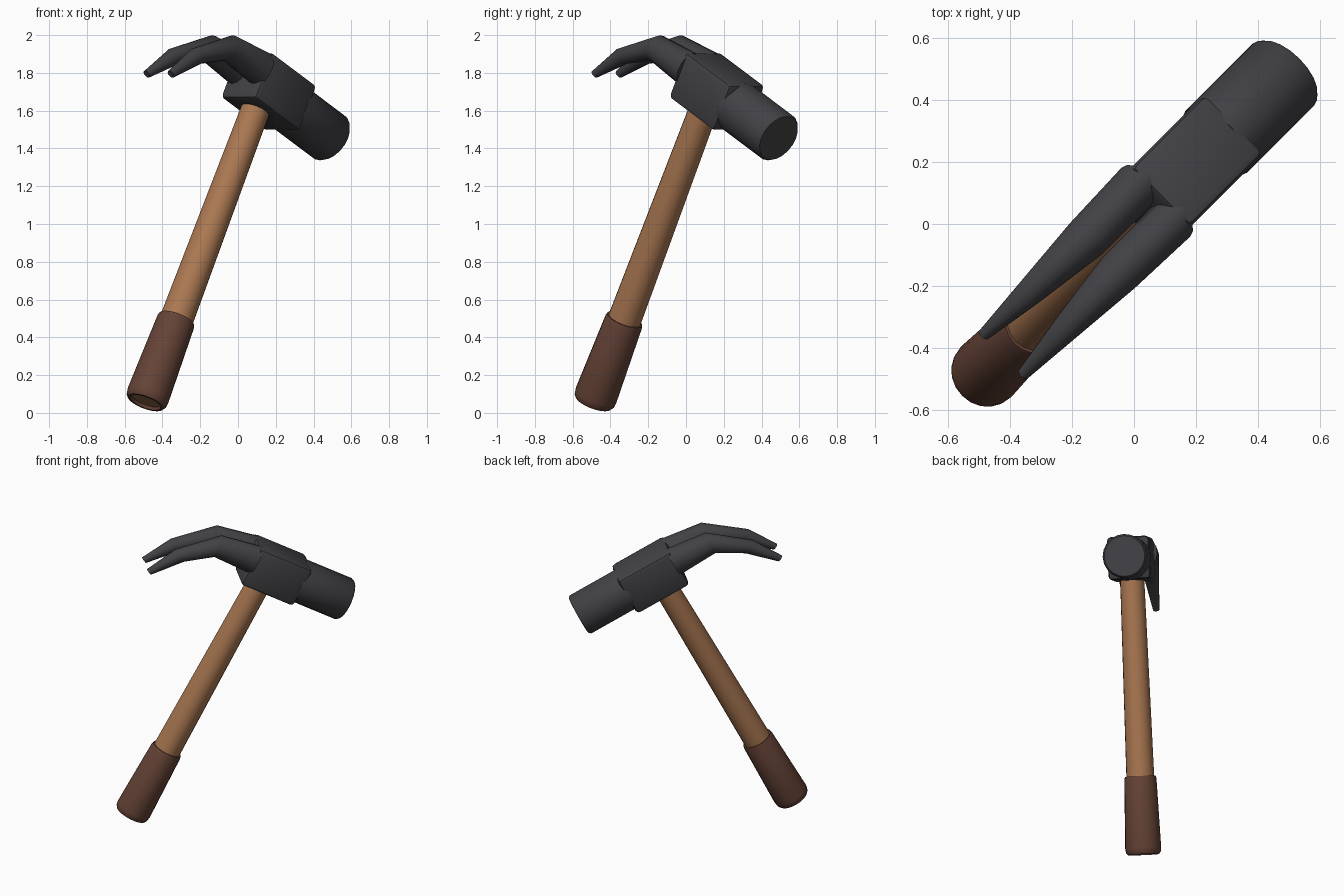
import bpy, bmesh, math
from mathutils import Matrix, Vector

if "Cube" in bpy.data.objects:
    bpy.data.objects.remove(bpy.data.objects["Cube"])

# Tool frame: x along the head, z up the handle, leaning diagonally
FRAME = Matrix.Rotation(math.radians(45), 4, 'Z') @ Matrix.Rotation(math.radians(28), 4, 'Y')
HANDLE_X, HEAD_Z = -0.638, 1.61


def material(name, color):
    m = bpy.data.materials.new(name)
    m.diffuse_color = (*color, 1)
    m.use_nodes = True
    m.node_tree.nodes["Principled BSDF"].inputs["Base Color"].default_value = m.diffuse_color
    return m


STEEL = material("dark steel", (0.054, 0.053, 0.060))
WOOD = material("wood", (0.40, 0.185, 0.083))
GRIP = material("brown grip", (0.128, 0.055, 0.037))


def finish(bm, name, mat, angle=40):
    bmesh.ops.recalc_face_normals(bm, faces=bm.faces[:])
    bm.transform(FRAME)
    mesh = bpy.data.meshes.new(name)
    bm.to_mesh(mesh)
    bm.free()
    mesh.materials.append(mat)
    ob = bpy.data.objects.new(name, mesh)
    bpy.context.collection.objects.link(ob)
    bpy.ops.object.select_all(action='DESELECT')
    ob.select_set(True)
    bpy.context.view_layer.objects.active = ob
    bpy.ops.object.shade_smooth_by_angle(angle=math.radians(angle))
    return ob


def loft(name, rings, mat, caps=True, angle=40):
    """Skin a list of closed rings of points."""
    bm = bmesh.new()
    loops = [[bm.verts.new(p) for p in ring] for ring in rings]
    n = len(loops[0])
    for a, b in zip(loops, loops[1:]):
        for i in range(n):
            j = (i + 1) % n
            bm.faces.new((a[i], a[j], b[j], b[i]))
    if caps:
        bm.faces.new(loops[0])
        bm.faces.new(loops[-1])
    return finish(bm, name, mat, angle)


def ring(center, a, b, n):
    return [Vector(center) + Vector(a) * math.cos(t) + Vector(b) * math.sin(t)
            for t in (2 * math.pi * i / n for i in range(n))]


# Handle: slightly tapered shaft, its end recessed in the grip
loft("handle", [ring((HANDLE_X, 0, z), (r, 0, 0), (0, r, 0), 20)
                for z, r in ((-0.262, 0.084), (0.22, 0.089), (1.50, 0.077))], WOOD)

# Grip: open sleeve with rounded lower rim
profile = ((-0.262, 0.080), (-0.277, 0.086), (-0.277, 0.100), (-0.262, 0.111),
           (-0.235, 0.115), (0.205, 0.103), (0.222, 0.098), (0.222, 0.084))
loft("grip", [ring((HANDLE_X, 0, z), (r, 0, 0), (0, r, 0), 20) for z, r in profile],
     GRIP, caps=False)

# Head block
bm = bmesh.new()
bmesh.ops.create_cube(bm, size=1, matrix=Matrix.Translation((-0.595, 0, HEAD_Z))
                      @ Matrix.Diagonal((0.385, 0.27, 0.275, 1)))
bmesh.ops.bevel(bm, geom=bm.edges[:], offset=0.025, segments=2, profile=0.5, affect='EDGES')
finish(bm, "head_block", STEEL)

# Striking barrel
loft("striking_barrel", [ring((x, 0, HEAD_Z), (0, r, 0), (0, 0, r), 20)
                         for x, r in ((-0.43, 0.141), (-0.085, 0.141), (-0.07, 0.130))], STEEL)

# Claw prongs: (upper point, lower point, side offset, half width)
sections = (((-0.765, 1.750), (-0.765, 1.555), 0.080, 0.077),
            ((-1.040, 1.711), (-1.030, 1.565), 0.076, 0.072),
            ((-1.276, 1.507), (-1.190, 1.460), 0.082, 0.045),
            ((-1.385, 1.315), (-1.345, 1.295), 0.090, 0.020))
for side, label in ((1, "left"), (-1, "right")):
    rings = []
    for up, low, y, half in sections:
        top, bottom = Vector((up[0], y * side, up[1])), Vector((low[0], y * side, low[1]))
        rings.append(ring((top + bottom) / 2, (0, half, 0), (top - bottom) / 2, 16))
    loft("claw_" + label, rings, STEEL, angle=50)
